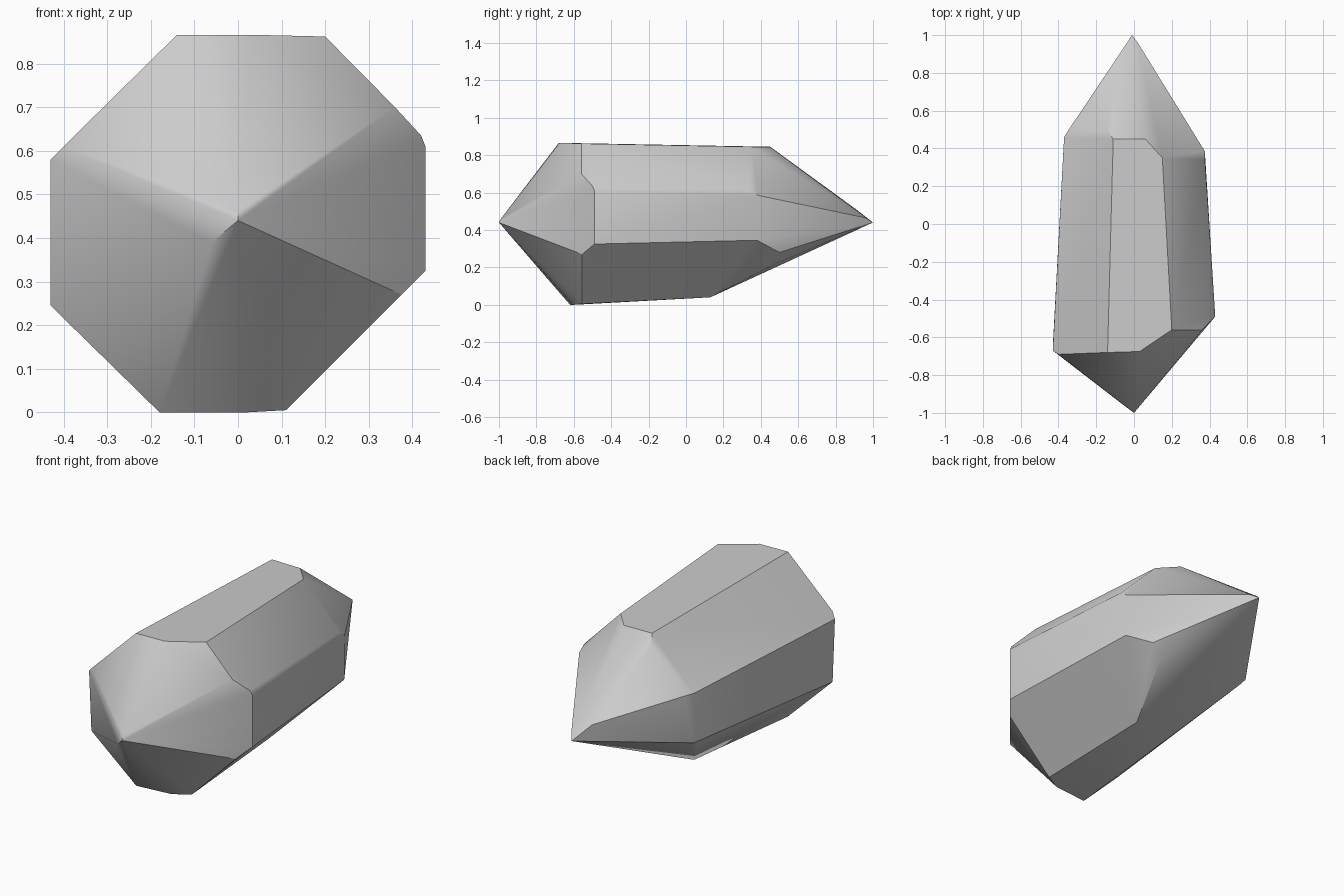
import bpy
import bmesh
import math

default_cube = bpy.data.objects.get("Cube")
if default_cube:
    bpy.data.objects.remove(default_cube, do_unlink=True)


def make_material(name, grey):
    material = bpy.data.materials.new(name)
    material.use_nodes = True
    colour = (grey, grey, grey, 1)
    material.diffuse_color = colour
    shader = next(n for n in material.node_tree.nodes if n.type == "BSDF_PRINCIPLED")
    shader.inputs["Base Color"].default_value = colour
    return material


def make_faceted_solid(name, corners, material):
    """Wrap the corner points in a convex skin and merge coplanar facets."""
    bm = bmesh.new()
    for corner in corners:
        bm.verts.new(corner)
    bmesh.ops.convex_hull(bm, input=bm.verts[:])
    loose = [v for v in bm.verts if not v.link_faces]
    bmesh.ops.delete(bm, geom=loose, context="VERTS")
    bmesh.ops.dissolve_limit(bm, angle_limit=math.radians(2),
                             verts=bm.verts[:], edges=bm.edges[:])
    bmesh.ops.recalc_face_normals(bm, faces=bm.faces[:])

    mesh = bpy.data.meshes.new(name)
    bm.to_mesh(mesh)
    bm.free()
    mesh.materials.append(material)
    solid = bpy.data.objects.new(name, mesh)
    bpy.context.collection.objects.link(solid)
    return solid


# Chisel-shaped front point
front_tip = [(0, -1, .44), (0, -.99, .46), (-.06, -.955, .39)]

# Front shoulder of the eight-sided shaft, clockwise from the top
front_shoulder = [
    (-.14, -.68, .866), (.03, -.675, .866), (.2, -.56, .862),
    (.36, -.56, .7), (.42, -.5, .635), (.43, -.49, .61),
    (.43, -.49, .325), (.375, -.555, .27), (.11, -.555, .005),
    (.02, -.6, 0), (-.18, -.62, 0), (-.43, -.65, .245),
    (-.43, -.67, .58), (-.4, -.69, .61),
]

# Narrower back shoulder, cut away on a long slope underneath
back_shoulder = [
    (-.11, .45, .845), (.06, .45, .843), (.15, .35, .845),
    (.375, .34, .617), (.375, .385, .585), (.375, .38, .345),
    (.29, .5, .28), (.22, .48, .22), (.09, .13, .04),
    (-.14, .13, .04), (-.36, .42, .3), (-.37, .46, .32),
    (-.37, .46, .59), (-.345, .5, .585), (-.14, .5, .8),
]

# Long back point with its upper ridge
back_tip = [(-.01, 1, .44), (.02, .96, .465), (-.07, .91, .51)]

stone_grey = make_material("stone grey", .6)
crystal = make_faceted_solid(
    "crystal_shard",
    front_tip + front_shoulder + back_shoulder + back_tip,
    stone_grey,
)

# Soft blend over shallow facets, crisp edges elsewhere
bpy.ops.object.select_all(action="DESELECT")
crystal.select_set(True)
bpy.context.view_layer.objects.active = crystal
bpy.ops.object.shade_smooth_by_angle(angle=math.radians(32))
